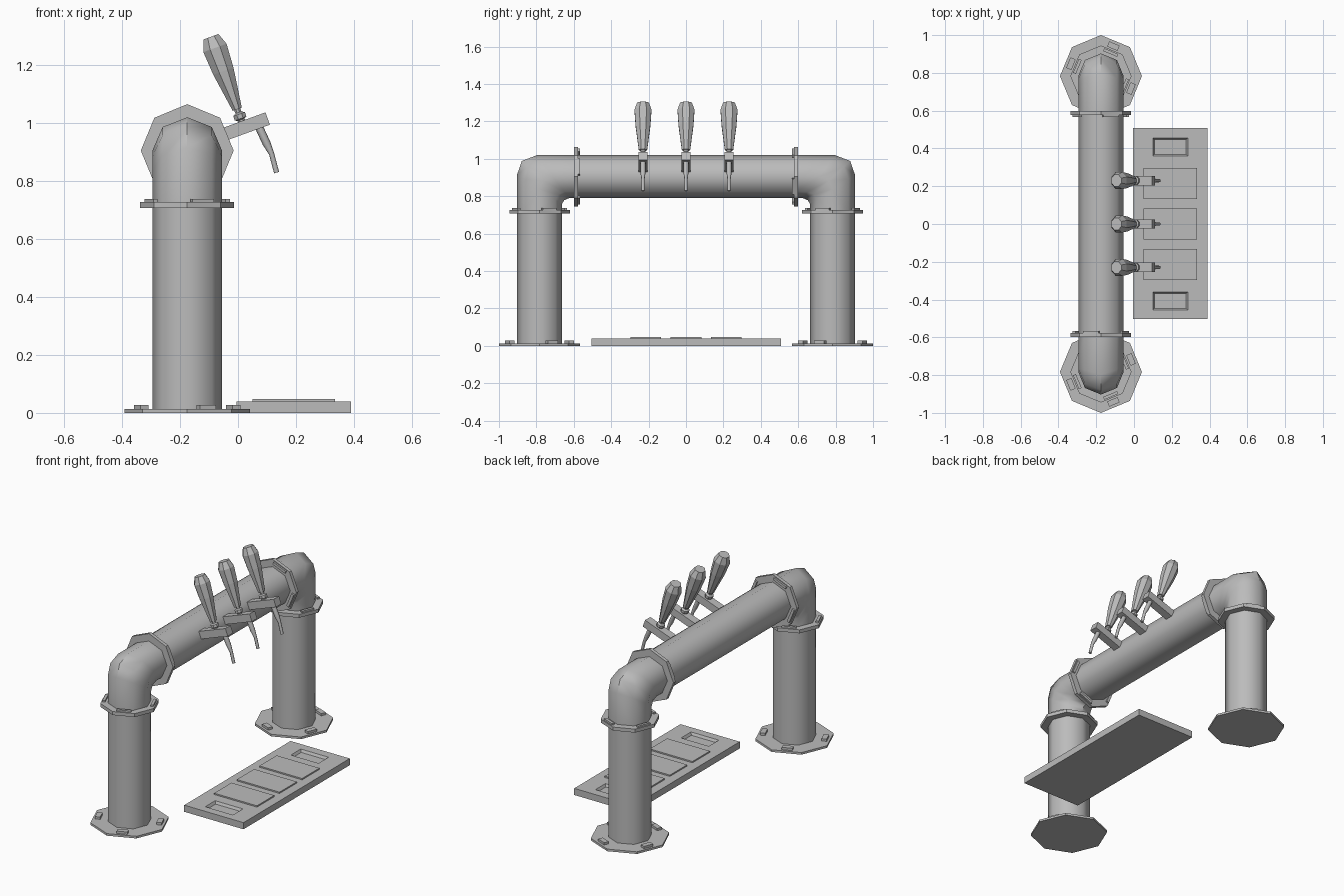
import bpy, bmesh, math
from mathutils import Matrix, Vector

default = bpy.data.objects.get("Cube")
if default:
    bpy.data.objects.remove(default, do_unlink=True)

grey = bpy.data.materials.new("brushed_grey")
grey.use_nodes = True
grey.diffuse_color = (0.5, 0.5, 0.5, 1)
grey.node_tree.nodes["Principled BSDF"].inputs["Base Color"].default_value = (0.5, 0.5, 0.5, 1)

PIPE_X, LEG_Y, BEAM_Z, PIPE_R = -0.175, 0.783, 0.904, 0.12
SIDES = 8


def finish(name, bm, smooth=False):
    bmesh.ops.recalc_face_normals(bm, faces=bm.faces)
    mesh = bpy.data.meshes.new(name)
    bm.to_mesh(mesh)
    bm.free()
    mesh.materials.append(grey)
    obj = bpy.data.objects.new(name, mesh)
    bpy.context.collection.objects.link(obj)
    if smooth:
        bpy.ops.object.select_all(action='DESELECT')
        obj.select_set(True)
        bpy.context.view_layer.objects.active = obj
        bpy.ops.object.shade_smooth_by_angle(angle=math.radians(50))
    return obj


def loft(bm, rings):
    """Skin a list of closed rings of points and cap both ends."""
    loops = [[bm.verts.new(p) for p in ring] for ring in rings]
    n = len(loops[0])
    for a, b in zip(loops, loops[1:]):
        for i in range(n):
            j = (i + 1) % n
            bm.faces.new((a[i], a[j], b[j], b[i]))
    bm.faces.new(loops[0])
    bm.faces.new(loops[-1])


def box(bm, size, matrix):
    bmesh.ops.create_cube(bm, size=1, matrix=matrix @ Matrix.Diagonal((*size, 1)))


def pipe_ring(outer, inner):
    """Pipe section spanning two (y, z) points on its outer and inner line."""
    out, inn = Vector((PIPE_X, *outer)), Vector((PIPE_X, *inner))
    mid, half = (out + inn) / 2, (out - inn) / 2
    side = Vector((PIPE_R, 0, 0))
    turns = [math.tau * i / SIDES for i in range(SIDES)]
    return [mid + half * math.cos(t) + side * math.sin(t) for t in turns]


def pipe(name, sections, sign):
    bm = bmesh.new()
    loft(bm, [pipe_ring((o[0] * sign, o[1]), (i[0] * sign, i[1])) for o, i in sections])
    finish(name, bm, True)


def flange(name, matrix, radius, thick, bolt_radius, bolt, sign):
    """Octagonal plate with four bolt blocks at the middles of its sides."""
    bm = bmesh.new()
    bmesh.ops.create_cone(bm, cap_ends=True, segments=SIDES, radius1=radius, radius2=radius,
                          depth=thick, matrix=matrix @ Matrix.Translation((0, 0, thick / 2)))
    # keep a corner of the octagon on each axis
    for k in range(4):
        turn = Matrix.Rotation(sign * math.radians(22.5 + 90 * k), 4, 'Z')
        box(bm, bolt, matrix @ turn @ Matrix.Translation((bolt_radius, 0, thick + bolt[2] / 2)))
    finish(name, bm)


# Legs, elbows and flanges at both ends
outer_y, inner_y = LEG_Y + PIPE_R, LEG_Y - PIPE_R
top_z, low_z = BEAM_Z + 0.115, BEAM_Z - 0.115
for side, s in (("front", -1), ("back", 1)):
    pipe(side + "_leg", [((outer_y, 0.005), (inner_y, 0.005)),
                         ((outer_y, 0.72), (inner_y, 0.72))], s)
    pipe(side + "_elbow", [((outer_y, 0.71), (inner_y, 0.71)),
                           ((outer_y, 0.915), (inner_y, 0.757)),
                           ((0.878, 0.988), (0.652, 0.778)),
                           ((0.797, top_z), (0.625, low_z)),
                           ((0.585, top_z), (0.585, low_z))], s)
    flange(side + "_base_plate", Matrix.Translation((PIPE_X, s * LEG_Y, 0)),
           0.217, 0.013, 0.172, (0.03, 0.06, 0.014), -s)
    flange(side + "_leg_flange", Matrix.Translation((PIPE_X, s * LEG_Y, 0.706)),
           0.162, 0.021, 0.135, (0.016, 0.08, 0.01), -s)
    flange(side + "_beam_flange",
           Matrix.Translation((PIPE_X, s * 0.598, BEAM_Z)) @ Matrix.Rotation(s * math.pi / 2, 4, 'X'),
           0.16, 0.021, 0.135, (0.016, 0.09, 0.01), -1)

# Beam joining the elbows
pipe("beam", [((-0.59, top_z), (-0.59, low_z)), ((0.59, top_z), (0.59, low_z))], 1)


def stations(bm, matrix, profile, sides, phase=0.5):
    """Turned shape from (height, x radius, y radius) stations."""
    turns = [math.tau * (i + phase) / sides for i in range(sides)]
    loft(bm, [[matrix @ Vector((rx * math.cos(t), ry * math.sin(t), h)) for t in turns]
              for h, rx, ry in profile])


# Three taps
TILT = Matrix.Rotation(math.radians(-20), 4, 'Y')
for label, y in (("front", -0.23), ("middle", 0), ("back", 0.23)):
    # valve body pointing out of the beam
    bm = bmesh.new()
    box(bm, (0.19, 0.05, 0.045), Matrix.Translation((0.013, y, 0.982)) @ TILT)
    finish(label + "_tap_body", bm)

    # stem with collar, then the faceted handle
    lever = Matrix.Translation((0.018, y, 0.99)) @ TILT
    bm = bmesh.new()
    stations(bm, lever, [(0, 0.014, 0.014), (0.022, 0.014, 0.014), (0.026, 0.023, 0.025),
                         (0.042, 0.023, 0.025), (0.048, 0.012, 0.014), (0.07, 0.012, 0.014)], 8)
    finish(label + "_tap_stem", bm)
    bm = bmesh.new()
    stations(bm, lever, [(0.06, 0.018, 0.024), (0.2, 0.04, 0.043),
                         (0.285, 0.046, 0.049), (0.326, 0.03, 0.034)], 8)
    finish(label + "_tap_handle", bm)

    # bent spout
    path = [Vector(p) for p in ((0.068, y, 0.995), (0.098, y, 0.93),
                                (0.116, y, 0.892), (0.133, y, 0.828))]
    bm = bmesh.new()
    rings = []
    for i, p in enumerate(path):
        along = path[min(i + 1, 3)] - path[max(i - 1, 0)]
        frame = Matrix.Translation(p) @ along.to_track_quat('Z', 'Y').to_matrix().to_4x4()
        r = 0.014 if i < 2 else 0.009
        rings.append([frame @ Vector((r * math.cos(a), r * math.sin(a), 0))
                      for a in (math.tau * k / SIDES for k in range(SIDES))])
    loft(bm, rings)
    finish(label + "_tap_spout", bm, True)

# Drip tray with a sunken rectangle near each end
bm = bmesh.new()
box(bm, (0.395, 1.012, 0.04), Matrix.Translation((0.192, 0.002, 0.02)))
cuts = [((x, 0, 0), (1, 0, 0)) for x in (0.1, 0.285)]
cuts += [((0, y, 0), (0, 1, 0)) for y in (-0.455, -0.36, 0.36, 0.455)]
for point, normal in cuts:
    bmesh.ops.bisect_plane(bm, geom=bm.verts[:] + bm.edges[:] + bm.faces[:],
                           plane_co=point, plane_no=normal)
wells = []
for f in bm.faces:
    c = f.calc_center_median()
    if c.z > 0.039 and 0.1 < c.x < 0.285 and 0.36 < abs(c.y) < 0.455:
        wells.append(f)
bmesh.ops.inset_individual(bm, faces=wells, thickness=0.012, depth=-0.015)
finish("drip_tray", bm)

# Raised glass rests on the tray
for label, y in (("front", -0.215), ("middle", 0), ("back", 0.215)):
    bm = bmesh.new()
    box(bm, (0.285, 0.165, 0.008), Matrix.Translation((0.192, y, 0.044)))
    finish(label + "_glass_rest", bm)
